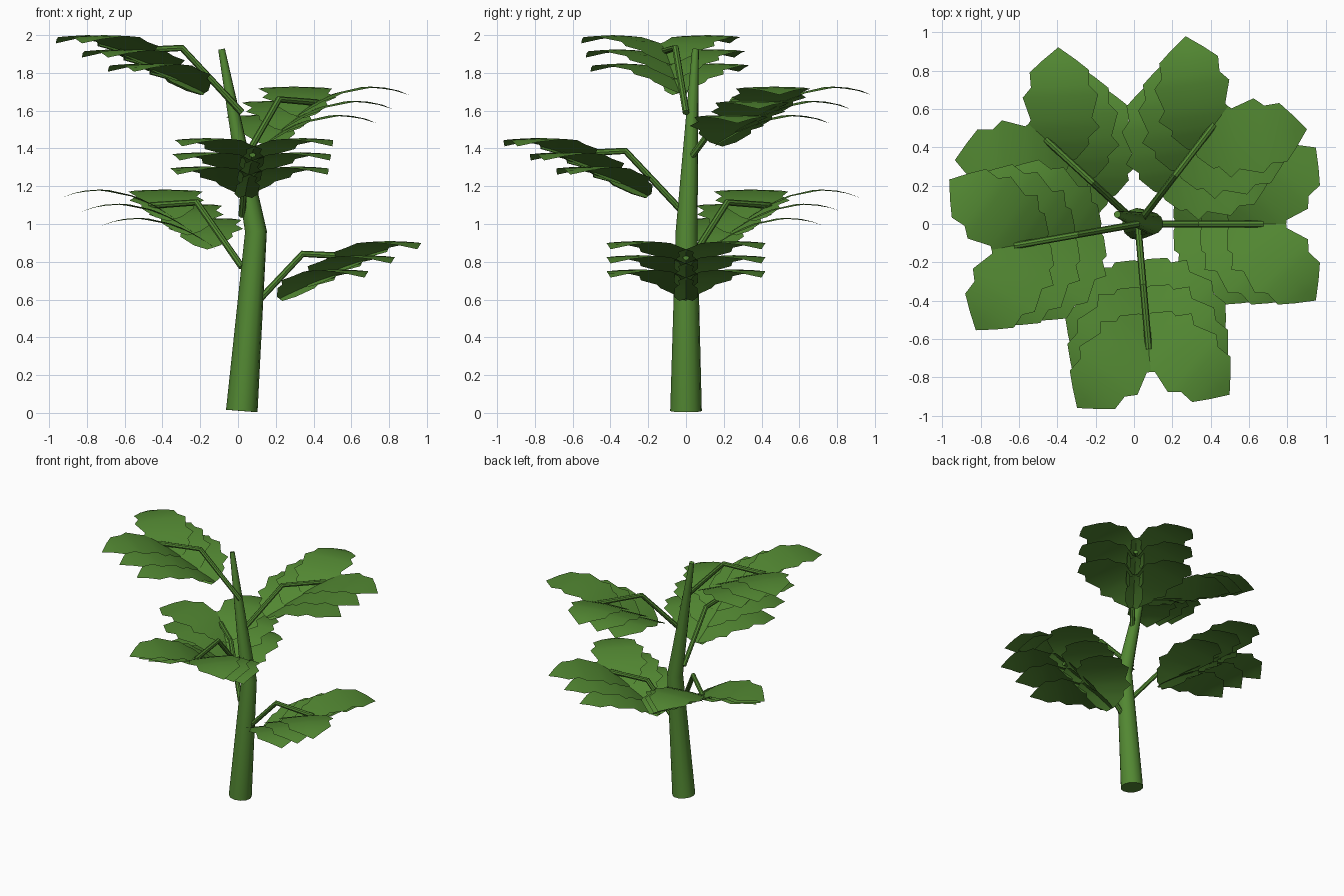
import bpy, bmesh, math
from mathutils import Vector

if "Cube" in bpy.data.objects:
    bpy.data.objects.remove(bpy.data.objects["Cube"])

green = bpy.data.materials.new("leaf_green")
green.diffuse_color = (0.085, 0.245, 0.032, 1)
green.use_nodes = True
green.node_tree.nodes["Principled BSDF"].inputs["Base Color"].default_value = green.diffuse_color


def finish(name, bm, angle):
    me = bpy.data.meshes.new(name)
    bm.to_mesh(me)
    bm.free()
    me.materials.append(green)
    ob = bpy.data.objects.new(name, me)
    bpy.context.collection.objects.link(ob)
    bpy.ops.object.select_all(action='DESELECT')
    ob.select_set(True)
    bpy.context.view_layer.objects.active = ob
    bpy.ops.object.shade_smooth_by_angle(angle=math.radians(angle))
    return ob


def tube(name, points, radii, sides):
    """Capped round tube through the points, mitred at bends."""
    pts = [Vector(p) for p in points]
    bm = bmesh.new()
    rings = []
    for i, (p, r) in enumerate(zip(pts, radii)):
        d = Vector()
        if i > 0:
            d += (p - pts[i - 1]).normalized()
        if i < len(pts) - 1:
            d += (pts[i + 1] - p).normalized()
        d.normalize()
        # side axis shared by all rings, so the tube does not twist
        flat = pts[-1] - pts[0]
        side = Vector((-flat.y, flat.x, 0)).normalized()
        side = (side - d * side.dot(d)).normalized()
        up = d.cross(side)
        rings.append([bm.verts.new(p + r * (side * math.cos(a) + up * math.sin(a)))
                      for a in (2 * math.pi * k / sides for k in range(sides))])
    for a, b in zip(rings, rings[1:]):
        for k in range(sides):
            n = (k + 1) % sides
            bm.faces.new((a[k], a[n], b[n], b[k]))
    bm.faces.new(rings[0][::-1])
    bm.faces.new(rings[-1])
    bmesh.ops.recalc_face_normals(bm, faces=bm.faces)
    return finish(name, bm, 40)


# Leaflet outline: distance along the midrib, half width (toothed edge)
OUTLINE = [(-0.05, 0.0), (-0.02, 0.07), (0.054, 0.14), (0.085, 0.135), (0.14, 0.198),
           (0.19, 0.16), (0.31, 0.197), (0.36, 0.152), (0.44, 0.155), (0.50, 0.085),
           (0.565, 0.0)]


def arch(u):
    """Height of the arching leaflet."""
    return 0.91 - (0.95 if u < 0.37 else 1.15) * (u - 0.37) ** 2


def leaflet(bm, root_r, dz, turn, place):
    """One toothed blade turned away from the leaf axis."""
    c, s = math.cos(turn), math.sin(turn)
    rows = []
    for u, w in OUTLINE:
        vs = [-w, 0, w] if w else [0]
        rows.append([bm.verts.new(place(root_r + u * c - v * s, u * s + v * c,
                                        arch(u) + dz - 0.2 * v * v)) for v in vs])
    for a, b in zip(rows, rows[1:]):
        if len(a) == 1:
            bm.faces.new((a[0], b[1], b[0]))
            bm.faces.new((a[0], b[2], b[1]))
        elif len(b) == 1:
            bm.faces.new((a[0], a[1], b[0]))
            bm.faces.new((a[1], a[2], b[0]))
        else:
            bm.faces.new((a[0], a[1], b[1], b[0]))
            bm.faces.new((a[1], a[2], b[2], b[1]))


# Stem: leaning up, bending back above the middle
tube("stem", [(0.02, 0, 0.01), (0.095, 0.003, 0.96), (-0.087, 0.05, 1.925)],
     [0.084, 0.058, 0.018], 12)

# Five leaves spiralling up the stem by the golden angle
for i in range(5):
    az = math.radians(137.5 * i)
    lift = 0.2725 * i

    def place(r, t, z, az=az, lift=lift):
        return Vector((0.02 + r * math.cos(az) - t * math.sin(az),
                       r * math.sin(az) + t * math.cos(az), z + lift))

    # stalk
    tube(f"leaf_stalk_{i + 1}",
         [place(0, 0, 0.50), place(0.322, 0, 0.842), place(0.655, 0, 0.825)],
         [0.018, 0.018, 0.018], 8)
    # three stacked pairs of leaflets
    bm = bmesh.new()
    for k in range(3):
        for sign in (1, -1):
            leaflet(bm, 0.53 - 0.14 * k, -0.075 * k, sign * math.pi / 4, place)
    for f in bm.faces:
        f.normal_update()
        if f.normal.z < 0:
            f.normal_flip()
    finish(f"leaf_{i + 1}", bm, 60)
